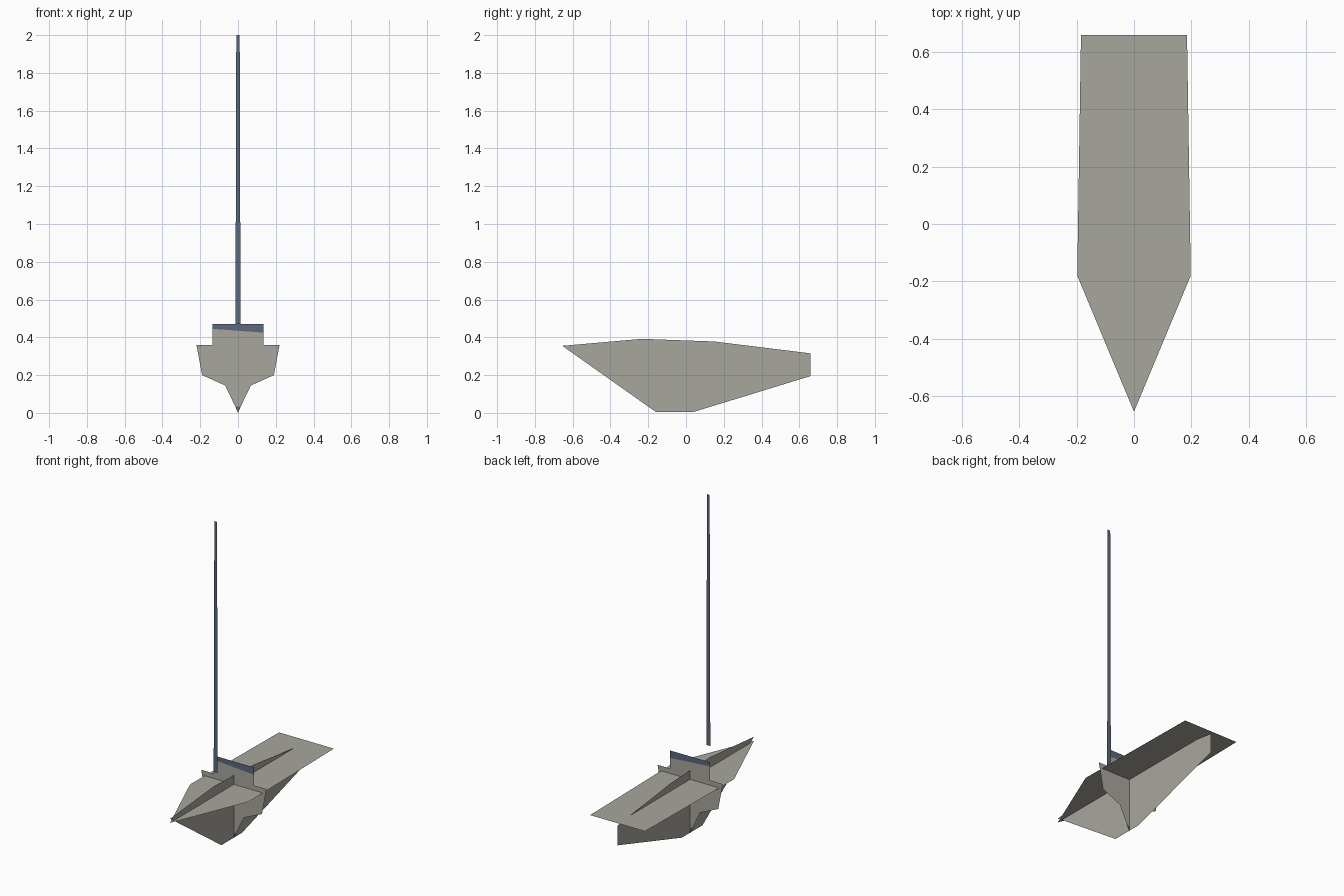
import bpy
from mathutils import Vector

cube = bpy.data.objects.get("Cube")
if cube:
    bpy.data.objects.remove(cube, do_unlink=True)


def make_material(name, rgb):
    mat = bpy.data.materials.new(name)
    mat.use_nodes = True
    mat.diffuse_color = (*rgb, 1)
    mat.node_tree.nodes["Principled BSDF"].inputs["Base Color"].default_value = (*rgb, 1)
    return mat


grey = make_material("warm grey", (0.39, 0.38, 0.34))
blue = make_material("slate blue", (0.11, 0.14, 0.20))


def sheet(name, outline, axis, offset, mat):
    """Flat sheet from a 2D outline, standing across the given axis."""
    verts = []
    for a, b in outline:
        co = [a, b]
        co.insert(axis, offset)
        verts.append(Vector(co))
    mesh = bpy.data.meshes.new(name)
    mesh.from_pydata(verts, [], [list(range(len(verts)))])
    mesh.materials.append(mat)
    obj = bpy.data.objects.new(name, mesh)
    bpy.context.collection.objects.link(obj)
    return obj


def mirrored(half):
    """Complete a right half outline with its left half."""
    return half + [(-a, b) for a, b in reversed(half) if a]


X, Y, Z = range(3)
SECTION_Y = -0.04

# Lengthwise hull profile
sheet("hull_profile", [(-0.655, 0.355), (-0.16, 0.005), (0.04, 0.005), (0.66, 0.195),
                       (0.66, 0.315), (0.15, 0.378), (-0.235, 0.392)], X, 0, grey)

# Horizontal deck
sheet("deck", mirrored([(0, -0.655), (0.198, -0.18), (0.185, 0.66)]), Z, 0.33, grey)

# Cross section of hull and cabin, with blue roof band and keel tip
sheet("hull_section", [(-0.015, 0.035), (0.015, 0.035), (0.068, 0.145), (0.19, 0.20),
                       (0.22, 0.36), (0.135, 0.36), (0.135, 0.425), (-0.135, 0.445),
                       (-0.135, 0.36), (-0.22, 0.36), (-0.19, 0.20), (-0.068, 0.145)],
      Y, SECTION_Y, grey)
sheet("cabin_roof_band", [(-0.135, 0.445), (0.135, 0.425), (0.135, 0.47), (-0.135, 0.47)],
      Y, SECTION_Y, blue)
sheet("keel_tip", [(0, 0), (0.015, 0.035), (-0.015, 0.035)], Y, SECTION_Y, blue)

# Tapered mast standing ahead of the section
sheet("mast", mirrored([(0.0135, 0.47), (0.009, 2.0)]), Y, -0.215, blue)
